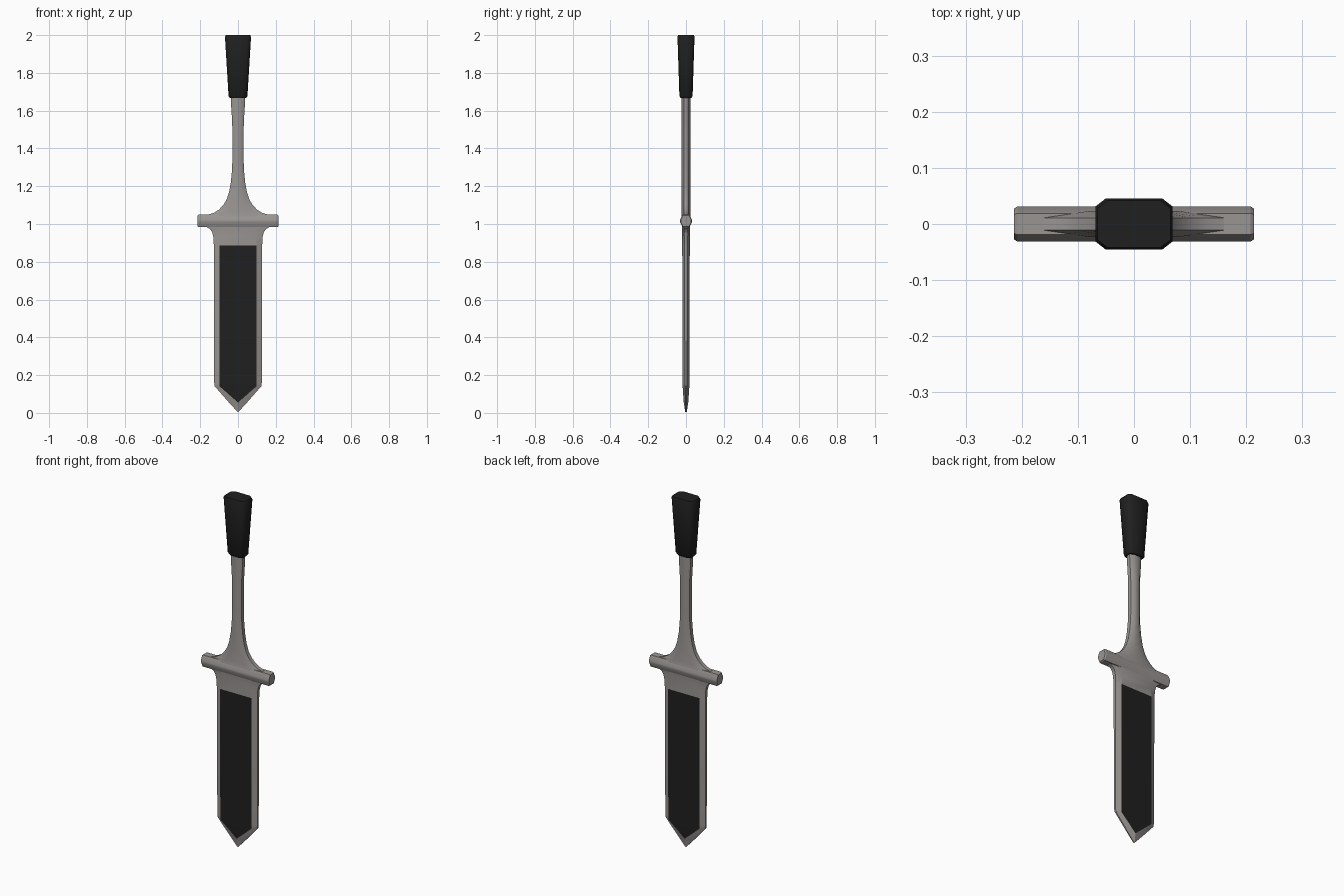
import bpy, bmesh, math

if "Cube" in bpy.data.objects:
    bpy.data.objects.remove(bpy.data.objects["Cube"])

def material(name, col):
    m = bpy.data.materials.new(name)
    m.diffuse_color = (*col, 1)
    m.use_nodes = True
    m.node_tree.nodes["Principled BSDF"].inputs["Base Color"].default_value = m.diffuse_color
    return m

STEEL = material("warm_grey_steel", (0.32, 0.30, 0.29))
BLACK = material("matte_black", (0.014, 0.014, 0.014))

def section(w, p, d, e):
    """Chamfered slab outline: half width w, flat half width p, half depth d, edge half depth e."""
    return [(w, -e), (w, e), (p, d), (-p, d), (-w, e), (-w, -e), (-p, -d), (p, -d)]

def loft(name, rings, mats, angle=30, pick=None):
    """Skin a list of closed rings of 3D points, cap both ends, choose materials by rule."""
    bm = bmesh.new()
    rows = [[bm.verts.new(c) for c in r] for r in rings]
    n = len(rows[0])
    for a, b in zip(rows, rows[1:]):
        for i in range(n):
            j = (i + 1) % n
            bm.faces.new((a[i], a[j], b[j], b[i]))
    bm.faces.new(rows[0])
    bm.faces.new(rows[-1])
    bmesh.ops.remove_doubles(bm, verts=bm.verts, dist=0.0002)
    bmesh.ops.recalc_face_normals(bm, faces=bm.faces)
    if pick:
        for f in bm.faces:
            f.material_index = pick(f)
    me = bpy.data.meshes.new(name)
    bm.to_mesh(me)
    bm.free()
    for m in mats:
        me.materials.append(m)
    ob = bpy.data.objects.new(name, me)
    bpy.context.collection.objects.link(ob)
    bpy.ops.object.select_all(action='DESELECT')
    ob.select_set(True)
    bpy.context.view_layer.objects.active = ob
    bpy.ops.object.shade_smooth_by_angle(angle=math.radians(angle))
    return ob

def stack(rows):
    return [[(x, y, z) for x, y in section(w, p, d, e)] for z, w, p, d, e in rows]

# Blade with dark inset panel: z, half width, flat half width, half depth, edge half depth
blade = [(0.005, 0.002, 0.0, 0.004, 0.002), (0.055, 0.048, 0.0, 0.012, 0.003),
         (0.142, 0.124, 0.099, 0.018, 0.005), (0.16, 0.126, 0.099, 0.018, 0.006),
         (0.885, 0.128, 0.099, 0.020, 0.008), (0.93, 0.130, 0.090, 0.020, 0.009),
         (0.955, 0.136, 0.088, 0.020, 0.010), (0.972, 0.147, 0.088, 0.020, 0.010),
         (0.982, 0.165, 0.09, 0.020, 0.011), (1.01, 0.18, 0.10, 0.020, 0.012)]

def panel_rule(f):
    c = f.calc_center_median()
    inside = all(abs(v.co.x) < 0.1 and 0.05 < v.co.z < 0.89 for v in f.verts)
    return int(inside and abs(f.normal.y) > 0.8 and abs(c.x) < 0.01)

loft("blade", stack(blade), [STEEL, BLACK], 18, panel_rule)

# Shaft flaring down into the guard
flare = [(1.02, 0.18), (1.05, 0.160), (1.058, 0.130), (1.075, 0.102), (1.10, 0.078),
         (1.13, 0.060), (1.17, 0.047), (1.22, 0.038), (1.28, 0.032), (1.36, 0.029),
         (1.48, 0.029), (1.56, 0.032), (1.62, 0.036), (1.70, 0.039)]
loft("shaft", stack([(z, w, w * 0.5, 0.023, 0.011) for z, w in flare]), [STEEL], 40)

# Cross guard: ridged bar running along x
def guard_ring(x, s):
    pts = [(0.019, -0.033), (0.031, -0.006), (0.031, 0.006), (0.019, 0.033)]
    pts += [(-y, z) for y, z in reversed(pts)]
    return [(x, y * s, 1.016 + z * s) for y, z in pts]

loft("cross_guard", [guard_ring(x, s) for x, s in
                     ((-0.214, 0.88), (-0.208, 1), (0.208, 1), (0.214, 0.88))], [STEEL], 25)

# Tapered grip
grip = [(1.668, 0.044, 0.030), (1.678, 0.050, 0.035), (1.99, 0.069, 0.045), (2.0, 0.065, 0.042)]
loft("grip", stack([(z, w, w - 0.018, d, d - 0.014) for z, w, d in grip]), [BLACK], 50)
